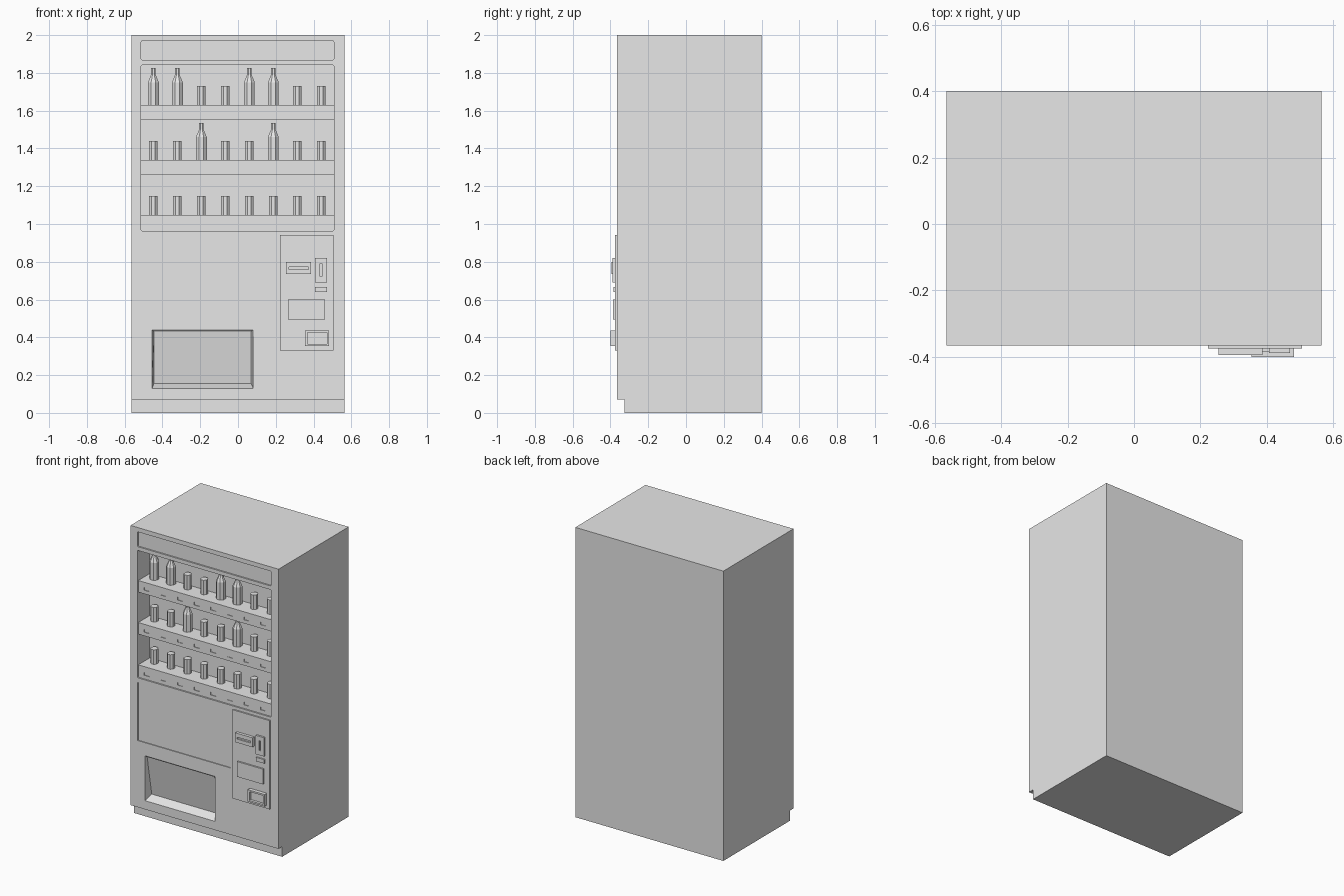
import bpy
import bmesh
from math import pi
from mathutils import Matrix

cube = bpy.data.objects.get("Cube")
if cube:
    bpy.data.objects.remove(cube, do_unlink=True)

grey = bpy.data.materials.new("plain grey")
grey.use_nodes = True
grey.diffuse_color = (0.8, 0.8, 0.8, 1)
grey.node_tree.nodes["Principled BSDF"].inputs["Base Color"].default_value = (0.8, 0.8, 0.8, 1)

FRONT = -0.365
BACK = 0.40
HALF = 0.565
WINDOW_BACK = -0.23


def finish(name, bm):
    bmesh.ops.recalc_face_normals(bm, faces=bm.faces)
    mesh = bpy.data.meshes.new(name)
    bm.to_mesh(mesh)
    bm.free()
    mesh.materials.append(grey)
    obj = bpy.data.objects.new(name, mesh)
    bpy.context.collection.objects.link(obj)
    return obj


def box(name, x, y, z, rounding=0):
    """Box between pairs of limits, optionally with rounded corners seen from the front."""
    bm = bmesh.new()
    bmesh.ops.create_cube(bm, size=1)
    for v in bm.verts:
        v.co = [lim[0] if c < 0 else lim[1] for c, lim in zip(v.co, (x, y, z))]
    if rounding:
        depth_edges = [e for e in bm.edges if abs(e.verts[0].co.y - e.verts[1].co.y) > 1e-4]
        bmesh.ops.bevel(bm, geom=depth_edges, offset=rounding, segments=2,
                        profile=0.5, affect='EDGES')
    return finish(name, bm)


def cut(target, cutters):
    for cutter in cutters:
        cutter.hide_render = True
        mod = target.modifiers.new("recess", 'BOOLEAN')
        mod.operation = 'DIFFERENCE'
        mod.solver = 'EXACT'
        mod.object = cutter
        bpy.context.view_layer.objects.active = target
        bpy.ops.object.modifier_apply(modifier=mod.name)
        bpy.data.objects.remove(cutter, do_unlink=True)


def recess(x, z, depth, surface=FRONT, rounding=0):
    return box("cutter", x, (surface - 0.05, surface + depth), z, rounding)


def lathe(name, x, y, z, rings):
    """Eight-sided container from (radius, height) rings, with a flat side to the front."""
    bm = bmesh.new()
    loops = []
    for radius, height in rings:
        circle = bmesh.ops.create_circle(bm, segments=8, radius=radius,
                                         matrix=Matrix.Translation((x, y, z + height)) @ Matrix.Rotation(pi / 8, 4, 'Z'))
        loops.append(circle["verts"])
    for low, high in zip(loops, loops[1:]):
        for i in range(8):
            j = (i + 1) % 8
            bm.faces.new((low[i], low[j], high[j], high[i]))
    bm.faces.new(loops[0])
    bm.faces.new(loops[-1])
    return finish(name, bm)


# Cabinet with a set-back plinth
bm = bmesh.new()
outline = [(FRONT, 2), (FRONT, 0.07), (-0.325, 0.07), (-0.325, 0), (BACK, 0), (BACK, 2)]
side = bm.faces.new([bm.verts.new((-HALF, y, z)) for y, z in outline])
pulled = bmesh.ops.extrude_face_region(bm, geom=[side])["geom"]
bmesh.ops.translate(bm, vec=(2 * HALF, 0, 0),
                    verts=[v for v in pulled if isinstance(v, bmesh.types.BMVert)])
cabinet = finish("cabinet", bm)

# Delivery opening, with a sloping back that is deeper at the bottom
hatch = box("cutter", (-0.455, 0.08), (FRONT, FRONT + 0.06), (0.13, 0.44))
for v in hatch.data.vertices:
    if v.co.y > FRONT + 0.01:
        v.co.x += 0.01 if v.co.x < -0.2 else -0.01
        if v.co.z > 0.3:
            v.co.z -= 0.01
            v.co.y = FRONT + 0.01
        else:
            v.co.z += 0.025

WIDE = (-0.513, 0.508)
cut(cabinet, [
    recess(WIDE, (1.868, 1.97), 0.01, rounding=0.008),
    recess(WIDE, (0.963, 1.842), WINDOW_BACK - FRONT, rounding=0.008),
    recess((-0.51, 0.20), (0.53, 0.93), 0.006),
    hatch,
])

# Shelves, with shallow selection buttons under each drink
slots = [-0.448 + 0.127 * i for i in range(8)]
can = [(0.025, 0), (0.025, 0.1)]
bottle = [(0.031, 0), (0.031, 0.12), (0.013, 0.16), (0.013, 0.195)]
rows = [("top", 1.55, 1.63, "BBCCBBCC"),
        ("middle", 1.26, 1.34, "CCBCCBCC"),
        ("bottom", 0.963, 1.048, "CCCCCCCC")]
for row, low, high, drinks in rows:
    shelf = box(row + "_shelf", WIDE, (FRONT + 0.01, WINDOW_BACK), (low, high))
    cut(shelf, [recess((x - 0.02, x + 0.02), (low + 0.025, low + 0.045), 0.004, FRONT + 0.01)
                for x in slots])
    for x, kind in zip(slots, drinks):
        name, rings = ("bottle", bottle) if kind == "B" else ("can", can)
        lathe(f"{row}_{name}", x, -0.272, high, rings)

# Payment panel and its fittings
PANEL = FRONT - 0.01
box("payment_panel", (0.222, 0.505), (PANEL, FRONT), (0.33, 0.942))
note_reader = box("note_reader", (0.255, 0.387), (-0.395, PANEL), (0.735, 0.80))
cut(note_reader, [recess((0.27, 0.372), (0.76, 0.773), 0.01, -0.395)])
coin_plate = box("coin_plate", (0.407, 0.47), (-0.388, PANEL), (0.69, 0.82))
cut(coin_plate, [recess((0.433, 0.444), (0.722, 0.79), 0.008, -0.388)])
box("return_button", (0.407, 0.47), (-0.385, PANEL), (0.64, 0.667))
box("price_display", (0.264, 0.461), (-0.386, PANEL), (0.495, 0.60))
change_tray = box("change_tray", (0.354, 0.482), (-0.40, PANEL), (0.353, 0.436))
cut(change_tray, [recess((0.367, 0.47), (0.364, 0.425), 0.018, -0.40)])
